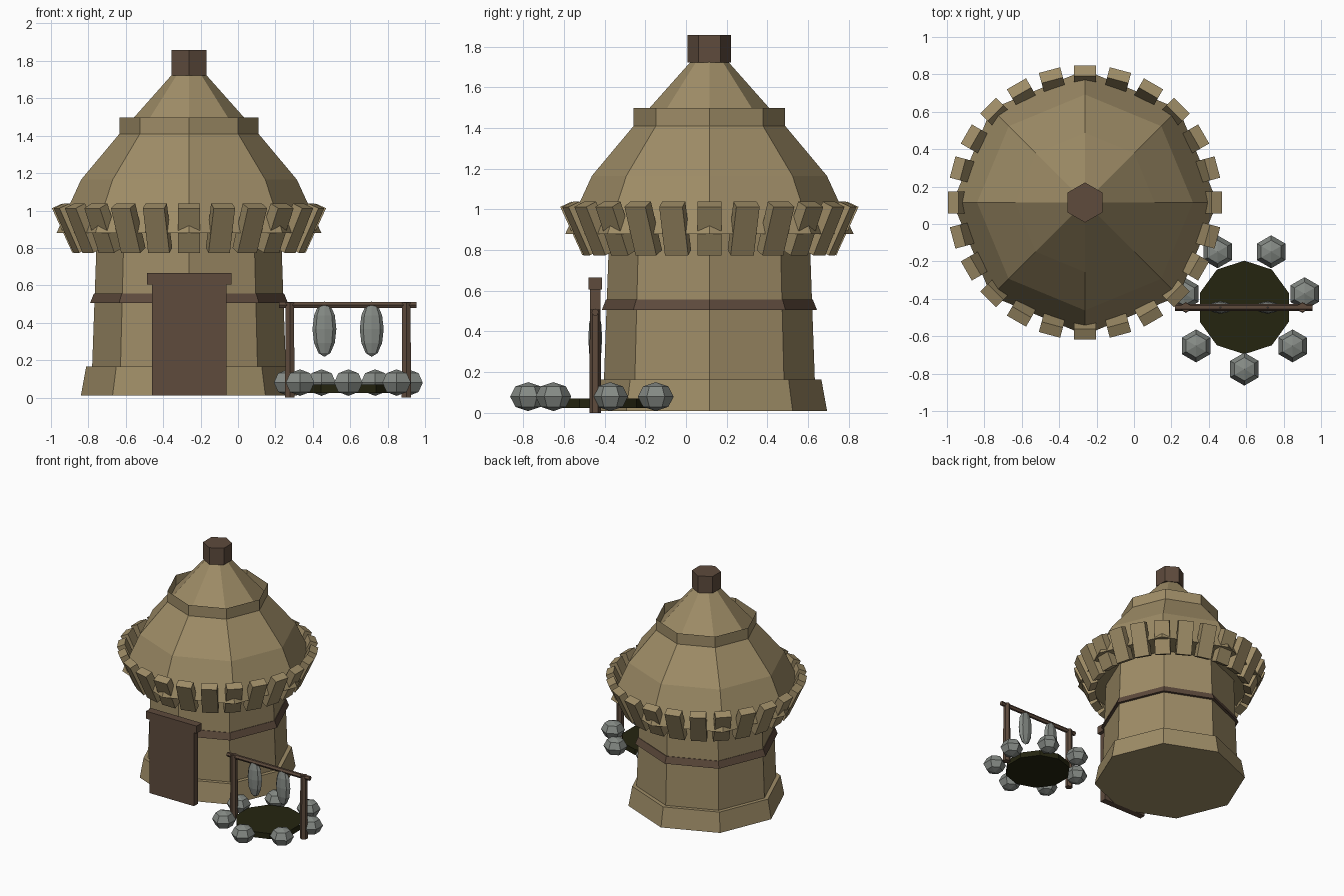
import bpy, bmesh, math
from mathutils import Matrix, Vector

if "Cube" in bpy.data.objects:
    bpy.data.objects.remove(bpy.data.objects["Cube"])

HUT = (-0.262, 0.115)    # hut centre
PIT = (0.59, -0.446)     # fire pit centre


def material(name, rgb):
    m = bpy.data.materials.new(name)
    m.diffuse_color = (*rgb, 1.0)
    m.use_nodes = True
    m.node_tree.nodes["Principled BSDF"].inputs["Base Color"].default_value = m.diffuse_color
    return m


TAN = material("tan clay", (0.345, 0.265, 0.135))
BROWN = material("dark wood", (0.112, 0.070, 0.046))
GREY = material("grey stone", (0.235, 0.255, 0.235))
ASH = material("dark ash", (0.018, 0.018, 0.005))


def finish(name, bm, mat):
    bmesh.ops.recalc_face_normals(bm, faces=bm.faces[:])
    mesh = bpy.data.meshes.new(name)
    bm.to_mesh(mesh)
    bm.free()
    mesh.materials.append(mat)
    ob = bpy.data.objects.new(name, mesh)
    bpy.context.collection.objects.link(ob)
    return ob


def lathe(name, mat, centre, profile, sides, turn=0.0, caps=True):
    """Faceted body of revolution from (radius, height) pairs."""
    bm = bmesh.new()
    rings = []
    for r, z in profile:
        rings.append([bm.verts.new((centre[0] + r * math.cos(turn + math.tau * i / sides),
                                    centre[1] + r * math.sin(turn + math.tau * i / sides), z))
                      for i in range(sides)])
    for a, b in zip(rings, rings[1:]):
        for i in range(sides):
            j = (i + 1) % sides
            bm.faces.new((a[i], a[j], b[j], b[i]))
    if caps:
        bm.faces.new(rings[0])
        bm.faces.new(rings[-1])
    return finish(name, bm, mat)


def add_box(bm, size, matrix):
    bmesh.ops.create_cube(bm, size=1.0, matrix=matrix @ Matrix.Diagonal((*size, 1.0)))


def box(name, mat, lo, hi):
    bm = bmesh.new()
    lo, hi = Vector(lo), Vector(hi)
    add_box(bm, hi - lo, Matrix.Translation((lo + hi) / 2))
    return finish(name, bm, mat)


def ball(name, mat, centre, radii, segments, rings):
    bm = bmesh.new()
    bmesh.ops.create_uvsphere(bm, u_segments=segments, v_segments=rings, radius=1.0,
                              matrix=Matrix.Translation(centre) @ Matrix.Diagonal((*radii, 1.0)))
    return finish(name, bm, mat)


# Hut walls: flared foot, tapering body, wooden belt
lathe("wall", TAN, HUT, [(0.522, 0.05), (0.492, 0.89)], 8)
lathe("wall_foot", TAN, HUT, [(0.578, 0.01), (0.55, 0.165), (0.50, 0.165)], 8)
lathe("wall_belt", BROWN, HUT,
      [(0.49, 0.505), (0.529, 0.505), (0.508, 0.557), (0.49, 0.557)], 8, caps=False)

# Roof with steep eaves, upright collar and chimney
lathe("roof", TAN, HUT,
      [(0.45, 0.88), (0.708, 0.88), (0.577, 1.165), (0.372, 1.41), (0.07, 1.75)], 8)
lathe("roof_collar", TAN, HUT, [(0.372, 1.408), (0.372, 1.497)], 8, caps=False)
lathe("chimney", BROWN, HUT, [(0.107, 1.722), (0.107, 1.857)], 6, turn=math.pi / 2)

# Ring of leaning planks around the eaves
bm = bmesh.new()
for i in range(24):
    place = (Matrix.Translation((*HUT, 0)) @ Matrix.Rotation(math.tau * i / 24, 4, 'Z')
             @ Matrix.Translation((0.65, 0, 0.906)) @ Matrix.Rotation(math.radians(24.6), 4, 'Y'))
    add_box(bm, (0.062, 0.118, 0.262), place)
finish("eaves_planks", bm, TAN)

# Door
box("door", BROWN, (-0.46, -0.472, 0.01), (-0.062, -0.42, 0.61))
box("door_lintel", BROWN, (-0.486, -0.478, 0.605), (-0.035, -0.413, 0.665))

# Fire pit: ash bed and ring of stones
lathe("ash_bed", ASH, PIT, [(0.25, 0.025), (0.25, 0.07)], 10, turn=math.pi / 2)
for i in range(7):
    a = -math.pi / 2 + math.tau * i / 7
    ball("pit_stone", GREY, (PIT[0] + 0.33 * math.cos(a), PIT[1] + 0.33 * math.sin(a), 0.08),
         (0.088, 0.088, 0.071), 6, 4)

# Drying rack: two posts, a crossbar and two hanging pieces
for x in (0.277, 0.9):
    lathe("rack_post", BROWN, (x, PIT[1]), [(0.029, 0.0), (0.026, 0.508)], 6, turn=math.pi / 2)
bm = bmesh.new()
bmesh.ops.create_cone(bm, cap_ends=True, segments=6, radius1=0.018, radius2=0.018, depth=0.735,
                      matrix=Matrix.Translation((0.588, PIT[1], 0.495))
                      @ Matrix.Rotation(math.pi / 2, 4, 'Y'))
finish("rack_crossbar", bm, BROWN)
for x in (0.462, 0.715):
    ball("hanging_food", GREY, (x, PIT[1], 0.366), (0.064, 0.034, 0.148), 8, 6)
